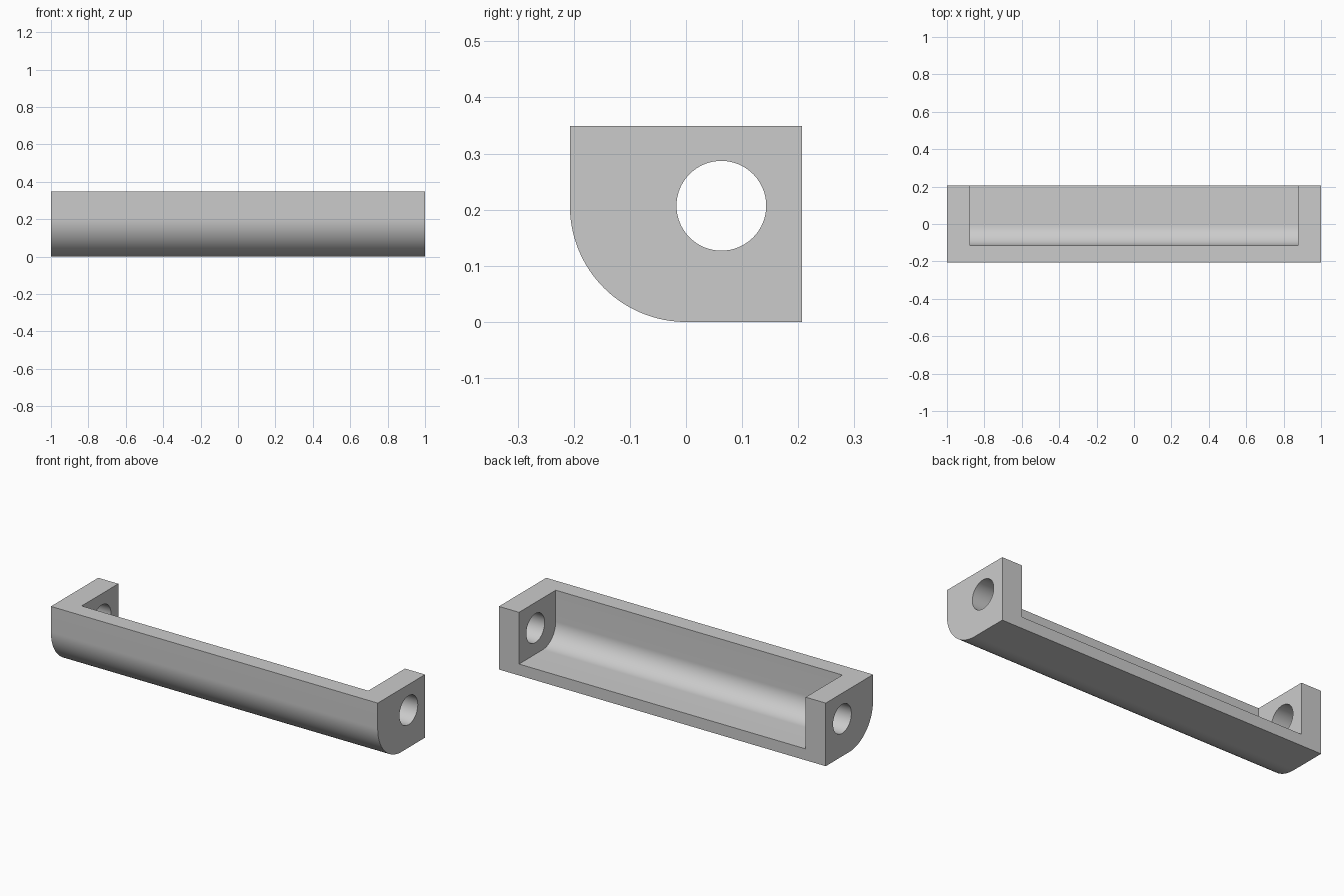
import bpy, bmesh, math

if "Cube" in bpy.data.objects:
    bpy.data.objects.remove(bpy.data.objects["Cube"])

HALF_LENGTH = 1.0
DEPTH = 0.207        # half of the front-to-back size, also the outer corner radius
HEIGHT = 0.349
LUG = 0.123          # thickness of each end
WALL_Y = -0.114      # inner face of the front wall
FLOOR_Z = 0.063      # top of the floor

grey = bpy.data.materials.new("plain grey")
grey.use_nodes = True
grey.diffuse_color = (0.6, 0.6, 0.6, 1)
grey.node_tree.nodes["Principled BSDF"].inputs["Base Color"].default_value = (0.6, 0.6, 0.6, 1)


def arc(cy, cz, radius, start, end, steps):
    """Points on an arc in the y-z plane, angles in degrees."""
    angles = [math.radians(start + (end - start) * i / steps) for i in range(steps + 1)]
    return [(cy + radius * math.cos(a), cz + radius * math.sin(a)) for a in angles]


def extrude_along_x(name, profile, half):
    """Solid with the given y-z profile, spanning -half to half in x."""
    bm = bmesh.new()
    face = bm.faces.new([bm.verts.new((-half, y, z)) for y, z in profile])
    result = bmesh.ops.extrude_face_region(bm, geom=[face])
    moved = [v for v in result["geom"] if isinstance(v, bmesh.types.BMVert)]
    bmesh.ops.translate(bm, verts=moved, vec=(2 * half, 0, 0))
    bmesh.ops.recalc_face_normals(bm, faces=bm.faces)
    mesh = bpy.data.meshes.new(name)
    bm.to_mesh(mesh)
    bm.free()
    mesh.materials.append(grey)
    obj = bpy.data.objects.new(name, mesh)
    bpy.context.collection.objects.link(obj)
    return obj


# Outer block with a rounded lower front edge
bracket = extrude_along_x(
    "bracket",
    [(DEPTH, 0), (DEPTH, HEIGHT), (-DEPTH, HEIGHT)] + arc(0, DEPTH, DEPTH, 180, 270, 32),
    HALF_LENGTH)

# Pocket open to the top and back, with a rounded inner corner
radius = -WALL_Y
pocket = extrude_along_x(
    "pocket_cutter",
    [(0.5, FLOOR_Z), (0.5, 0.5), (WALL_Y, 0.5)]
    + arc(0, FLOOR_Z + radius, radius, 180, 270, 24),
    HALF_LENGTH - LUG)

# Round hole through both ends
hole = extrude_along_x("hole_cutter", arc(0.063, 0.207, 0.08, 0, 360, 64)[:-1], 1.2)

bpy.ops.object.select_all(action="DESELECT")
bpy.context.view_layer.objects.active = bracket
bracket.select_set(True)
for cutter in (pocket, hole):
    cutter.hide_render = True
    cut = bracket.modifiers.new(cutter.name, "BOOLEAN")
    cut.operation = "DIFFERENCE"
    cut.solver = "EXACT"
    cut.object = cutter
    bpy.ops.object.modifier_apply(modifier=cut.name)
    bpy.data.objects.remove(cutter)

bpy.ops.object.shade_smooth_by_angle(angle=math.radians(30))
